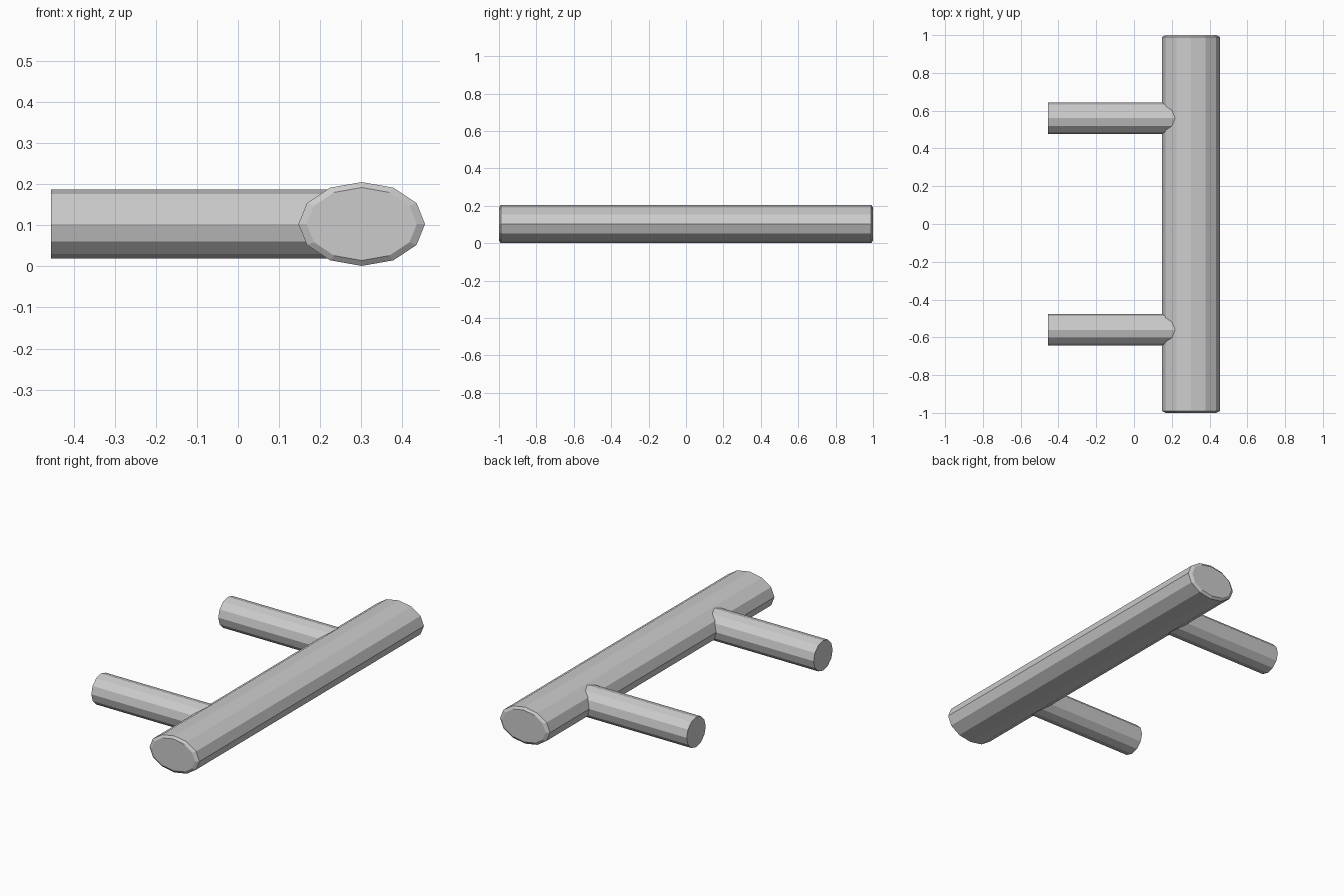
import bpy, bmesh, math
from mathutils import Matrix

cube = bpy.data.objects.get("Cube")
if cube:
    bpy.data.objects.remove(cube, do_unlink=True)

# Single brushed metal colour
metal = bpy.data.materials.new("grey_metal")
metal.use_nodes = True
colour = (0.6, 0.6, 0.6, 1)
metal.diffuse_color = colour
metal.node_tree.nodes["Principled BSDF"].inputs["Base Color"].default_value = colour

SIDES = 12
CENTRE_Z = 0.103


def make_rod(name, sections, place):
    """Loft capped rings; each section is (distance along, half width, half height)."""
    bm = bmesh.new()
    rings = []
    for along, wide, high in sections:
        angles = [2 * math.pi * i / SIDES for i in range(SIDES)]
        rings.append([bm.verts.new(place(along, wide * math.cos(a), high * math.sin(a)))
                      for a in angles])
    for near, far in zip(rings, rings[1:]):
        for i in range(SIDES):
            j = (i + 1) % SIDES
            bm.faces.new((near[i], near[j], far[j], far[i]))
    bm.faces.new(rings[0])
    bm.faces.new(rings[-1])
    bmesh.ops.recalc_face_normals(bm, faces=bm.faces)
    mesh = bpy.data.meshes.new(name)
    bm.to_mesh(mesh)
    bm.free()
    mesh.materials.append(metal)
    obj = bpy.data.objects.new(name, mesh)
    bpy.context.collection.objects.link(obj)
    return obj


# Oval grip bar with chamfered ends
bar_x, bar_w, bar_h = 0.301, 0.154, 0.102
cap, chamfer = 0.87, 0.01
make_rod("grip_bar",
         [(-1, bar_w * cap, bar_h * cap), (chamfer - 1, bar_w, bar_h),
          (1 - chamfer, bar_w, bar_h), (1, bar_w * cap, bar_h * cap)],
         lambda d, w, h: (bar_x + w, d, CENTRE_Z + h))

# Two round mounting posts running into the bar
post_r = 0.084
for name, y in (("front_post", -0.56), ("back_post", 0.56)):
    make_rod(name, [(-0.455, post_r, post_r), (bar_x, post_r, post_r)],
             lambda d, w, h: (d, y + w, CENTRE_Z + h))
